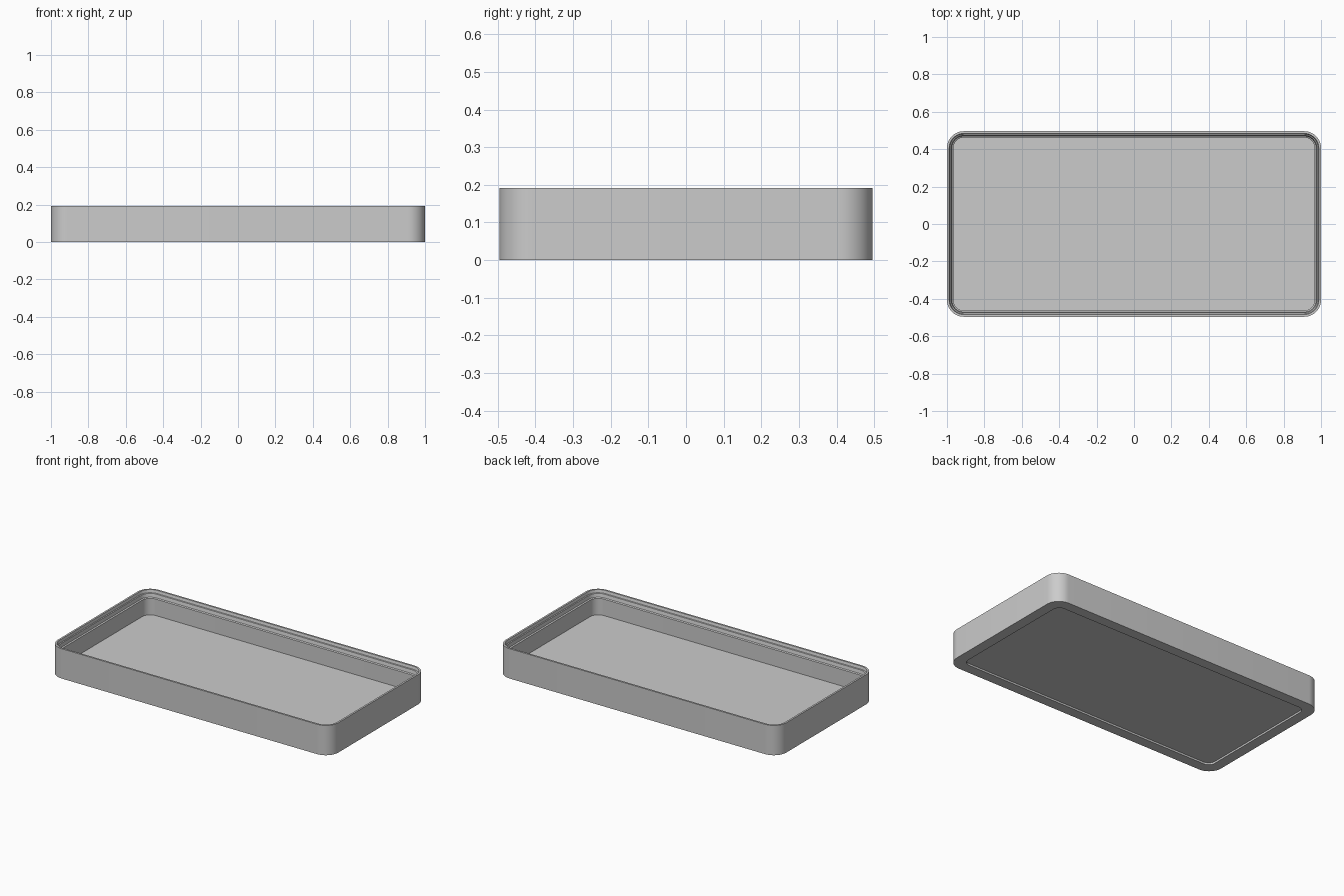
import bpy, bmesh, math

if "Cube" in bpy.data.objects:
    bpy.data.objects.remove(bpy.data.objects["Cube"])

HALF_X, HALF_Y, HEIGHT = 1.0, 0.496, 0.192
CORNER, STEPS = 0.09, 12


def ring(bm, inset, z, radius):
    """Rounded rectangle of vertices, inset from the outer outline."""
    verts = []
    for i, (sx, sy) in enumerate([(1, 1), (-1, 1), (-1, -1), (1, -1)]):
        cx = sx * (HALF_X - inset - radius)
        cy = sy * (HALF_Y - inset - radius)
        for k in range(STEPS + 1):
            a = math.pi / 2 * (i + k / STEPS)
            verts.append(bm.verts.new((cx + radius * math.cos(a),
                                       cy + radius * math.sin(a), z)))
    return verts


# Wall section from underside recess, up the outside, over the stepped rim,
# down to the floor: inset, height, corner radius
section = [
    (0.067, 0.012, 0.045),
    (0.067, 0.0, 0.045),
    (0.0, 0.0, CORNER),
    (0.0, HEIGHT, CORNER),
    (0.012, HEIGHT, CORNER - 0.012),
    (0.016, 0.174, CORNER - 0.016),
    (0.022, 0.172, CORNER - 0.022),
    (0.026, 0.150, CORNER - 0.026),
    (0.034, 0.146, CORNER - 0.034),
    (0.034, 0.040, CORNER - 0.034),
]

bm = bmesh.new()
rings = [ring(bm, *s) for s in section]
n = len(rings[0])
for lower, upper in zip(rings, rings[1:]):
    for j in range(n):
        k = (j + 1) % n
        bm.faces.new((lower[j], lower[k], upper[k], upper[j]))
bm.faces.new(list(reversed(rings[0])))   # underside panel
bm.faces.new(rings[-1])                  # tray floor
bmesh.ops.recalc_face_normals(bm, faces=bm.faces)

mesh = bpy.data.meshes.new("tray")
bm.to_mesh(mesh)
bm.free()
tray = bpy.data.objects.new("tray", mesh)
bpy.context.collection.objects.link(tray)

# Plain grey finish
grey = bpy.data.materials.new("light grey")
grey.diffuse_color = (0.6, 0.6, 0.6, 1.0)
grey.use_nodes = True
grey.node_tree.nodes["Principled BSDF"].inputs["Base Color"].default_value = grey.diffuse_color
mesh.materials.append(grey)

# Smooth corners, crisp edges
bpy.context.view_layer.objects.active = tray
tray.select_set(True)
bpy.ops.object.shade_smooth_by_angle(angle=math.radians(25))
